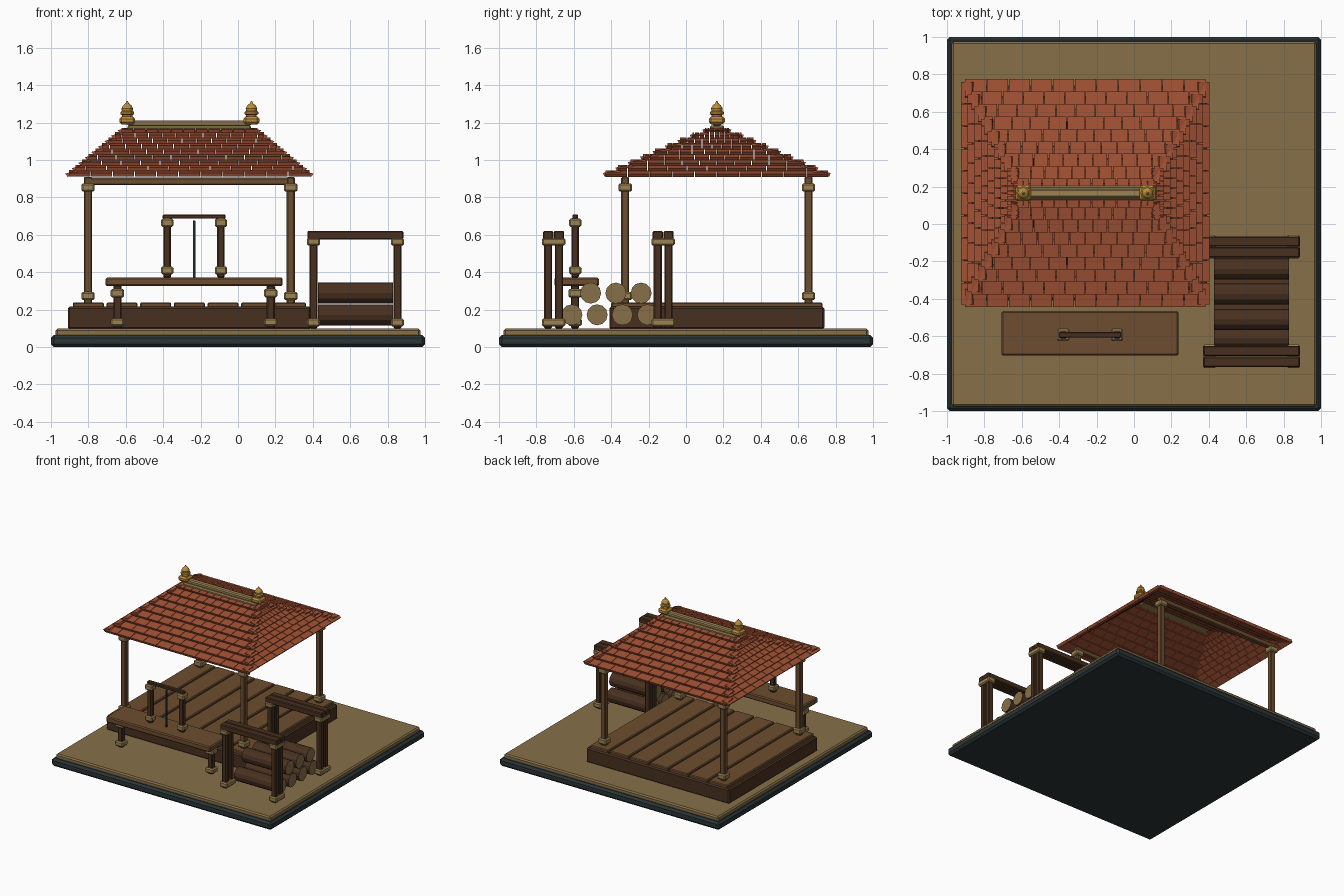
import bpy, bmesh, math
from mathutils import Vector

cube = bpy.data.objects.get("Cube")
if cube:
    bpy.data.objects.remove(cube, do_unlink=True)


def material(name, r, g, b):
    m = bpy.data.materials.new(name)
    m.use_nodes = True
    m.diffuse_color = (r, g, b, 1)
    node = m.node_tree.nodes["Principled BSDF"]
    node.inputs["Base Color"].default_value = (r, g, b, 1)
    node.inputs["Roughness"].default_value = 0.8
    return m


SLATE = material("dark slate", 0.024, 0.035, 0.038)
SAND = material("sand", 0.24, 0.16, 0.066)
DARK = material("dark timber", 0.066, 0.030, 0.014)
BROWN = material("brown timber", 0.155, 0.075, 0.029)
TAN = material("tan trim", 0.33, 0.225, 0.085)
RED = material("terracotta", 0.36, 0.083, 0.034)
GOLD = material("gold", 0.50, 0.27, 0.045)


def finish(bm, name, *mats):
    bmesh.ops.recalc_face_normals(bm, faces=bm.faces[:])
    mesh = bpy.data.meshes.new(name)
    bm.to_mesh(mesh)
    bm.free()
    for m in mats:
        mesh.materials.append(m)
    obj = bpy.data.objects.new(name, mesh)
    bpy.context.collection.objects.link(obj)
    return obj


def box(name, mat, x, y, z, bevel=0.006):
    """Bevelled box from three (low, high) ranges."""
    bm = bmesh.new()
    bmesh.ops.create_cube(bm, size=1)
    for v in bm.verts:
        v.co = [lo + (c + 0.5) * (hi - lo) for c, (lo, hi) in zip(v.co, (x, y, z))]
    if bevel:
        bmesh.ops.bevel(bm, geom=bm.edges[:], offset=bevel, segments=1,
                        affect='EDGES', profile=0.5)
    return finish(bm, name, mat)


def around(c, w):
    return (c - w / 2, c + w / 2)


def post(name, mat, x, y, z, collars, w=0.043, cw=0.072):
    """Square post with a tan collar at each listed height range."""
    box(name, mat, around(x, w), around(y, w), z)
    for c in collars:
        box(name + "_collar", TAN, around(x, cw), around(y, cw), c, 0.008)


# Ground
box("base_slab", SLATE, (-1, 1), (-1, 1), (0, 0.065), 0.016)
box("ground", SAND, (-0.975, 0.975), (-0.975, 0.975), (0.055, 0.098), 0.01)

# Pavilion floor
CX, CY = -0.26, 0.165
box("floor_frame", DARK, around(CX, 1.3), around(CY, 1.15), (0.095, 0.216), 0.01)
planks = 7
pitch = 1.26 / planks
for i in range(planks):
    x = CX + (i - (planks - 1) / 2) * pitch
    box("floor_plank", BROWN, around(x, pitch - 0.014), around(CY, 1.13), (0.2, 0.238))

# Pavilion posts and beams
for sy in (-1, 1):
    y = CY + sy * 0.49
    for sx in (-1, 1):
        post("pavilion_post", BROWN, CX + sx * 0.542, y, (0.23, 0.91),
             [(0.25, 0.295), (0.83, 0.875)])
    box("eave_beam", BROWN, around(CX, 1.12), around(y, 0.04), (0.865, 0.905))


# Tiled hip roof
def tile(bm, a, b, c, d, lift_low, lift_high):
    """Slab with lower edge a-b and upper edge c-d, raised along their own lifts."""
    low = [a + lift_low[0], b + lift_low[0], c + lift_high[0], d + lift_high[0]]
    top = [a + lift_low[1], b + lift_low[1], c + lift_high[1], d + lift_high[1]]
    lo, hi = [bm.verts.new(p) for p in low], [bm.verts.new(p) for p in top]
    bm.faces.new(lo)
    bm.faces.new(hi)
    for i in range(4):
        j = (i + 1) % 4
        bm.faces.new((lo[i], lo[j], hi[j], hi[i]))


def slope(name, e0, e1, r0, r1, rows, columns):
    """Brick-staggered tiles between eave e0-e1 and ridge r0-r1."""
    e0, e1, r0, r1 = map(Vector, (e0, e1, r0, r1))
    along = (e1 - e0).normalized()
    up = (r0 + r1 - e0 - e1) / 2
    n = along.cross(up).normalized()
    step = up / rows
    bm = bmesh.new()
    for i in range(rows):
        s, t = e0.lerp(r0, i / rows), e1.lerp(r1, i / rows)
        width = (t - s).length
        cuts = [j / columns for j in range(columns + 1)]
        if i % 2:
            cuts = [0] + [(j + 0.5) / columns for j in range(columns)] + [1]
        for u, v in zip(cuts, cuts[1:]):
            a = s + along * (u * width + 0.002)
            b = s + along * (v * width - 0.002)
            rise = step * (1.25 if i < rows - 1 else 1)
            tile(bm, a, b, b + rise, a + rise,
                 (n * 0.008, n * 0.03), (n * -0.004, n * 0.006))
    return finish(bm, name, RED)


EX, EY, RX = 0.645, 0.597, 0.33
EAVE, RIDGE = 0.903, 1.165
corners = [(CX + sx * EX, CY + sy * EY, EAVE)
           for sx, sy in ((-1, -1), (1, -1), (1, 1), (-1, 1))]
ridge_l, ridge_r = (CX - RX, CY, RIDGE), (CX + RX, CY, RIDGE)
ends = [(ridge_l, ridge_r), (ridge_r, ridge_r), (ridge_r, ridge_l), (ridge_l, ridge_l)]
sides = ("front", "left", "back", "right")
for k, side in enumerate(sides):
    slope("roof_tiles_" + side, corners[k], corners[(k + 1) % 4], *ends[k], 9, 11 - k % 2)

# Ridge cap and finials
box("ridge_base", TAN, around(CX, 0.66), around(CY, 0.075), (1.15, 1.185), 0.008)
box("ridge_cap", TAN, around(CX, 0.66), around(CY, 0.045), (1.18, 1.212), 0.008)


def finial(x):
    box("finial_block", GOLD, around(x, 0.085), around(CY, 0.085), (1.19, 1.232), 0.012)
    profile = [(0.028, 1.225), (0.028, 1.24), (0.037, 1.245), (0.037, 1.256), (0.029, 1.262),
               (0.031, 1.275), (0.022, 1.292), (0.009, 1.302), (0.003, 1.315)]
    bm = bmesh.new()
    verts = [bm.verts.new((r, 0, z)) for r, z in profile]
    edges = [bm.edges.new(p) for p in zip(verts, verts[1:])]
    bmesh.ops.spin(bm, geom=verts + edges, cent=(0, 0, 0), axis=(0, 0, 1),
                   angle=math.tau, steps=12)
    bmesh.ops.remove_doubles(bm, verts=bm.verts[:], dist=0.0005)
    bmesh.ops.holes_fill(bm, edges=bm.edges[:], sides=12)
    bmesh.ops.translate(bm, verts=bm.verts[:], vec=(x, CY, 0))
    finish(bm, "finial", GOLD)


for s in (-1, 1):
    finial(CX + s * 0.332)

# Bench with a small hanging frame
BX, BY = -0.235, -0.585
box("bench_top", BROWN, around(BX, 0.945), around(BY, 0.238), (0.325, 0.372), 0.008)
for s in (-1, 1):
    post("bench_leg", DARK, BX + s * 0.41, BY - 0.008, (0.1, 0.33),
         [(0.112, 0.152), (0.265, 0.31)])
    post("frame_post", DARK, BX + s * 0.144, BY - 0.008, (0.37, 0.69),
         [(0.388, 0.43), (0.642, 0.686)], 0.04, 0.066)
box("frame_bar", DARK, around(BX, 0.335), around(BY - 0.008, 0.03), (0.686, 0.708), 0.004)
box("hanging_rod", SLATE, around(BX, 0.013), around(BY - 0.008, 0.013), (0.37, 0.675), 0.002)

# Log rack
LX = 0.628
for cy in (-0.708, -0.122):
    for sx in (-1, 1):
        x = LX + sx * 0.224
        for sy in (-1, 1):
            box("rack_post", DARK, around(x, 0.043), around(cy + sy * 0.029, 0.043), (0.1, 0.59))
        for z in ((0.11, 0.152), (0.542, 0.583)):
            box("rack_collar", TAN, around(x, 0.07), around(cy, 0.125), z, 0.008)
    for sy in (-1, 1):
        box("rack_rail", DARK, around(LX, 0.515), around(cy + sy * 0.029, 0.055), (0.575, 0.62))


# Stacked logs with pale cut ends
def log(y, z):
    bm = bmesh.new()
    bmesh.ops.create_cone(bm, cap_ends=True, segments=12, radius1=0.056, radius2=0.056, depth=0.4)
    for v in bm.verts:
        v.co = (v.co.z + LX, v.co.x + y, v.co.y + z)
    for f in bm.faces:
        f.material_index = 1 if len(f.verts) > 4 else 0
    finish(bm, "log", DARK, SAND)


for count, y0, z in ((4, -0.61, 0.172), (3, -0.51, 0.288)):
    for i in range(count):
        log(y0 + i * 0.135, z)
